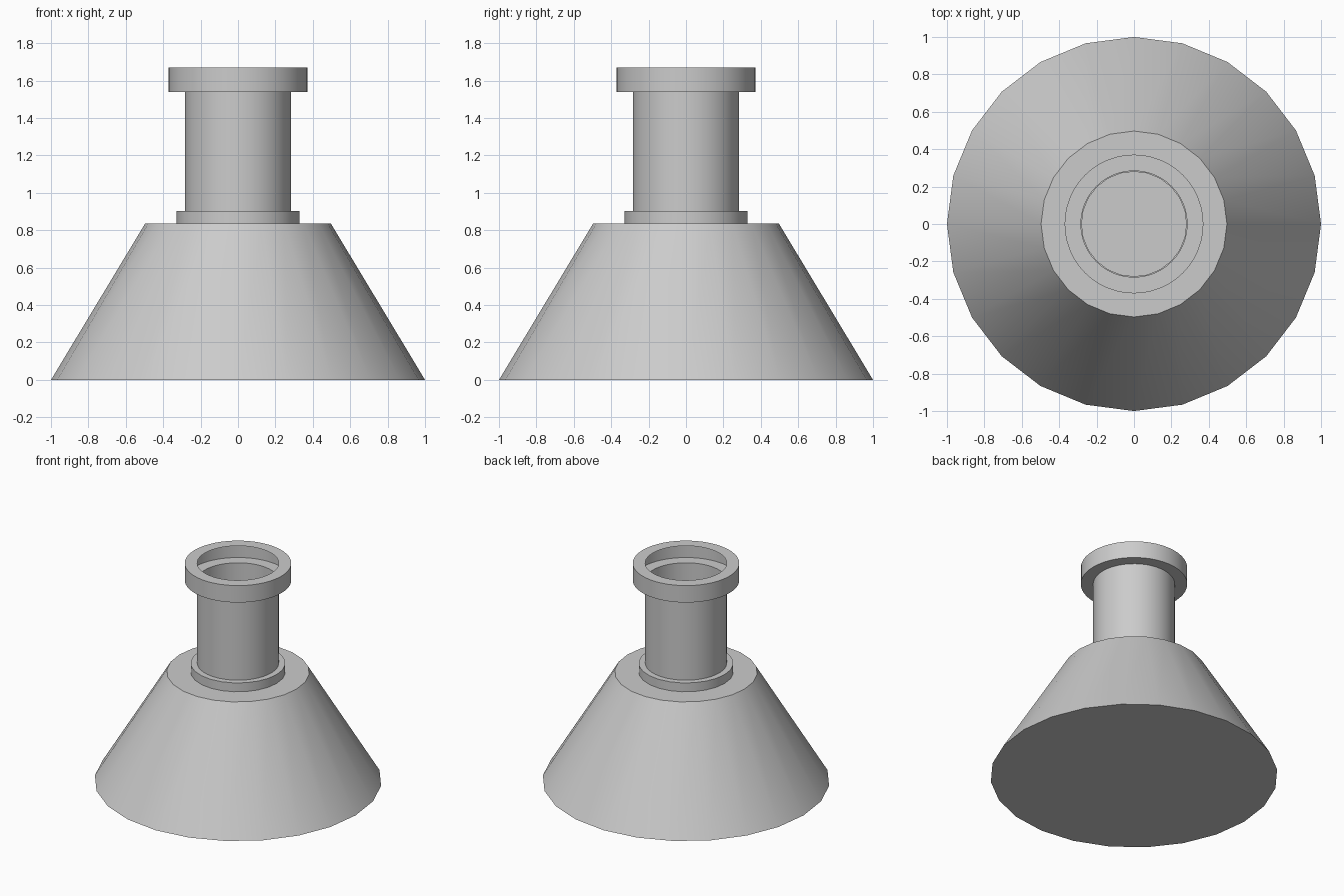
import bpy, bmesh
from math import cos, sin, tau, radians

default = bpy.data.objects.get("Cube")
if default:
    bpy.data.objects.remove(default, do_unlink=True)

GREY = (0.6, 0.6, 0.6, 1.0)
grey = bpy.data.materials.new("plain grey")
grey.use_nodes = True
grey.diffuse_color = GREY
grey.node_tree.nodes["Principled BSDF"].inputs["Base Color"].default_value = GREY


def lathe(name, profile, sides, cap_bottom=False, cap_top=False):
    """Turn a (radius, height) profile around z, with optional end caps."""
    bm = bmesh.new()
    rings = [[bm.verts.new((r * cos(tau * i / sides), r * sin(tau * i / sides), z))
              for i in range(sides)] for r, z in profile]
    for low, high in zip(rings, rings[1:]):
        for i in range(sides):
            j = (i + 1) % sides
            bm.faces.new((low[i], low[j], high[j], high[i]))
    if cap_bottom:
        bm.faces.new(rings[0][::-1])
    if cap_top:
        bm.faces.new(rings[-1])
    mesh = bpy.data.meshes.new(name)
    bm.to_mesh(mesh)
    bm.free()
    mesh.materials.append(grey)
    obj = bpy.data.objects.new(name, mesh)
    bpy.context.collection.objects.link(obj)
    bpy.ops.object.select_all(action='DESELECT')
    obj.select_set(True)
    bpy.context.view_layer.objects.active = obj
    bpy.ops.object.shade_smooth_by_angle(angle=radians(30))
    return obj


# Closed tapered base
lathe("tapered_base", [(1.0, 0), (0.497, 0.835)], 24, cap_bottom=True, cap_top=True)

# Low collar around the foot of the neck
lathe("neck_collar", [(0.33, 0.835), (0.33, 0.903), (0.28, 0.903)], 24)

# Open neck that widens into a thin hollow rim
lathe("neck_and_rim", [(0.284, 0.835), (0.284, 1.54), (0.371, 1.54),
                       (0.371, 1.67), (0.284, 1.67)], 48)
